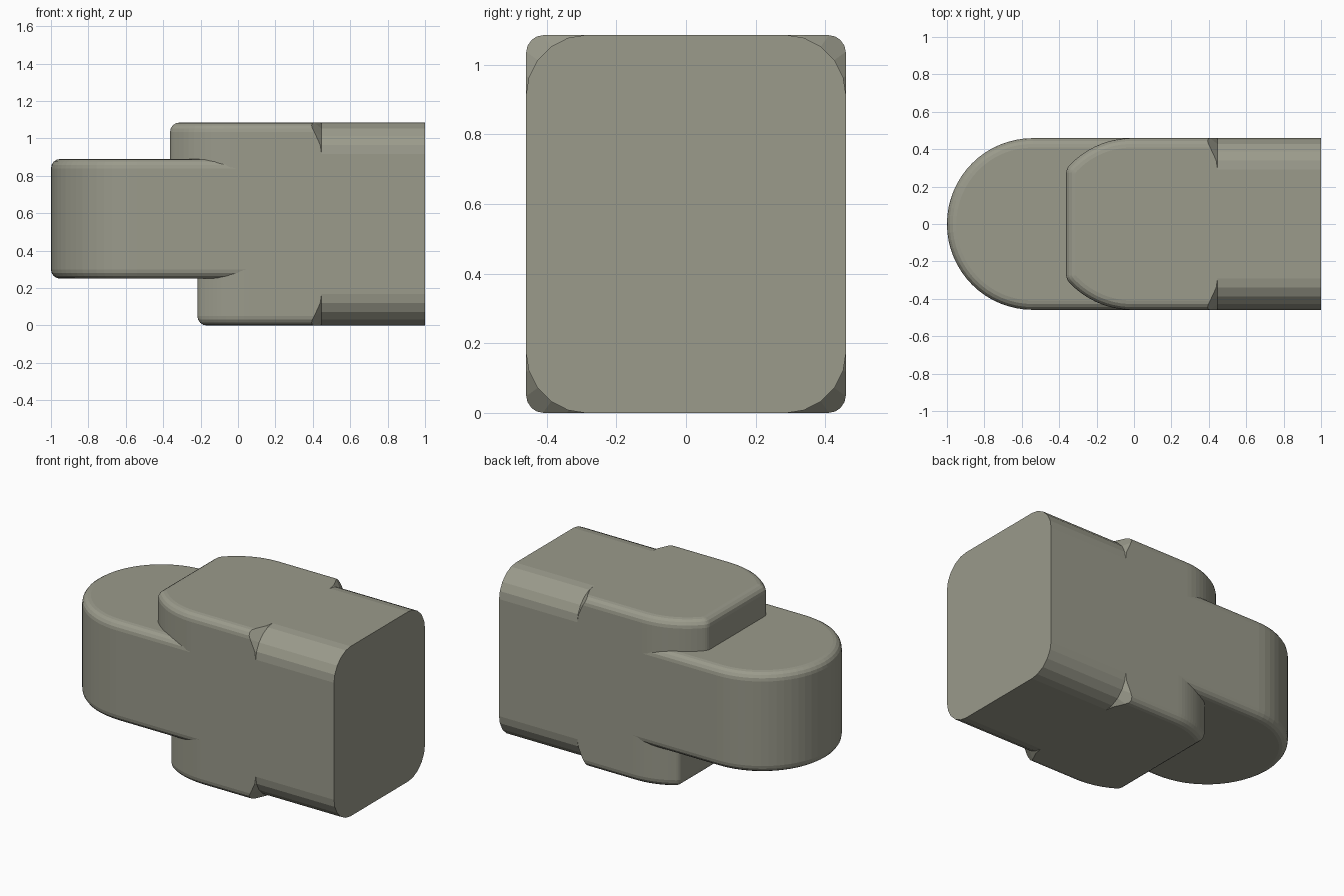
import bpy, bmesh
from math import sin, cos, pi, acos

if "Cube" in bpy.data.objects:
    bpy.data.objects.remove(bpy.data.objects["Cube"])

R, H = 0.459, 1.085      # half width and full height
FILLET = 0.05


def finish(name, bm):
    bmesh.ops.recalc_face_normals(bm, faces=bm.faces)
    mesh = bpy.data.meshes.new(name)
    bm.to_mesh(mesh)
    bm.free()
    obj = bpy.data.objects.new(name, mesh)
    bpy.context.collection.objects.link(obj)
    return obj


def round_nosed_block(name, cx, nose, tail, z0, z1, round_levels, steps=24):
    """Prism with a round nose centred at cx, cut flat at x = nose."""
    bm = bmesh.new()
    start = acos(min(1.0, (cx - nose) / R))   # angle away from -x at the flat
    half = steps // 2
    side = [(cx - R * cos(a), R * sin(a)) for a in
            (start + (pi / 2 - start) * i / half for i in range(half + 1))]
    left = side[1:] if start < 1e-4 else side
    plan = side + [(tail, R), (tail, -R)] + [(x, -y) for x, y in reversed(left)]
    face = bm.faces.new([bm.verts.new((x, y, z0)) for x, y in plan])
    top = bmesh.ops.extrude_face_region(bm, geom=[face])
    for v in top["geom"]:
        if isinstance(v, bmesh.types.BMVert):
            v.co.z = z1
    bmesh.ops.recalc_face_normals(bm, faces=bm.faces)
    # soften the upright corners beside the flat nose
    corners = [e for e in bm.edges
               if abs(e.verts[0].co.z - e.verts[1].co.z) > 0.1
               and e.verts[0].co.x < nose + 0.01 and e.calc_face_angle() > 0.4]
    if corners:
        bmesh.ops.bevel(bm, geom=corners, offset=0.02, segments=3,
                        profile=0.5, affect='EDGES')
    # round over the requested rims
    rims = [e for e in bm.edges
            if any(all(abs(v.co.z - z) < 1e-5 for v in e.verts) for z in round_levels)]
    bmesh.ops.bevel(bm, geom=rims, offset=FILLET, segments=4,
                    profile=0.5, affect='EDGES', clamp_overlap=False)
    return finish(name, bm)


def corner_envelope(name, rings, radius=0.176, segs=5):
    """Loft of rounded rectangles along x; each ring is (x, outward growth)."""
    bm = bmesh.new()
    loops = []
    for x, grow in rings:
        r, cy, cz = radius + grow, R + 0.001 - radius, H / 2 + 0.001 - radius
        loop = []
        for q, (sy, sz) in enumerate([(1, 1), (-1, 1), (-1, -1), (1, -1)]):
            for i in range(segs + 1):
                a = (q + i / segs) * pi / 2
                loop.append(bm.verts.new((x, sy * cy + r * cos(a),
                                          H / 2 + sz * cz + r * sin(a))))
        loops.append(loop)
    n = len(loops[0])
    for a, b in zip(loops, loops[1:]):
        for i in range(n):
            j = (i + 1) % n
            bm.faces.new((a[i], a[j], b[j], b[i]))
    bm.faces.new(loops[0])
    bm.faces.new(loops[-1])
    return finish(name, bm)


def combine(obj, other, operation):
    mod = obj.modifiers.new(operation.lower(), 'BOOLEAN')
    mod.operation, mod.object, mod.solver = operation, other, 'EXACT'
    bpy.context.view_layer.objects.active = obj
    bpy.ops.object.modifier_apply(modifier=mod.name)
    bpy.data.objects.remove(other)


# Upper and lower halves of the body, and the projecting tongue
body = round_nosed_block("hinge_block", -0.01, -0.363, 1.2, 0.5, H, [H])
lower = round_nosed_block("lower_half", 0.055, -0.217, 1.2, 0.0, 0.7, [0.0])
tongue = round_nosed_block("tongue", R - 1, -1.0, 0.3, 0.25, 0.89, [0.25, 0.89], 32)
combine(body, lower, 'UNION')
combine(body, tongue, 'UNION')

# Rounded rear section with 45 degree run-outs at its four corners
envelope = corner_envelope("rear_envelope", [(1.0, 0), (0.447, 0), (-1.1, 1.547)])
combine(body, envelope, 'INTERSECT')

# Olive grey finish
olive = bpy.data.materials.new("olive_grey")
olive.diffuse_color = (0.325, 0.325, 0.26, 1)
olive.use_nodes = True
olive.node_tree.nodes["Principled BSDF"].inputs["Base Color"].default_value = olive.diffuse_color
body.data.materials.clear()
body.data.materials.append(olive)
